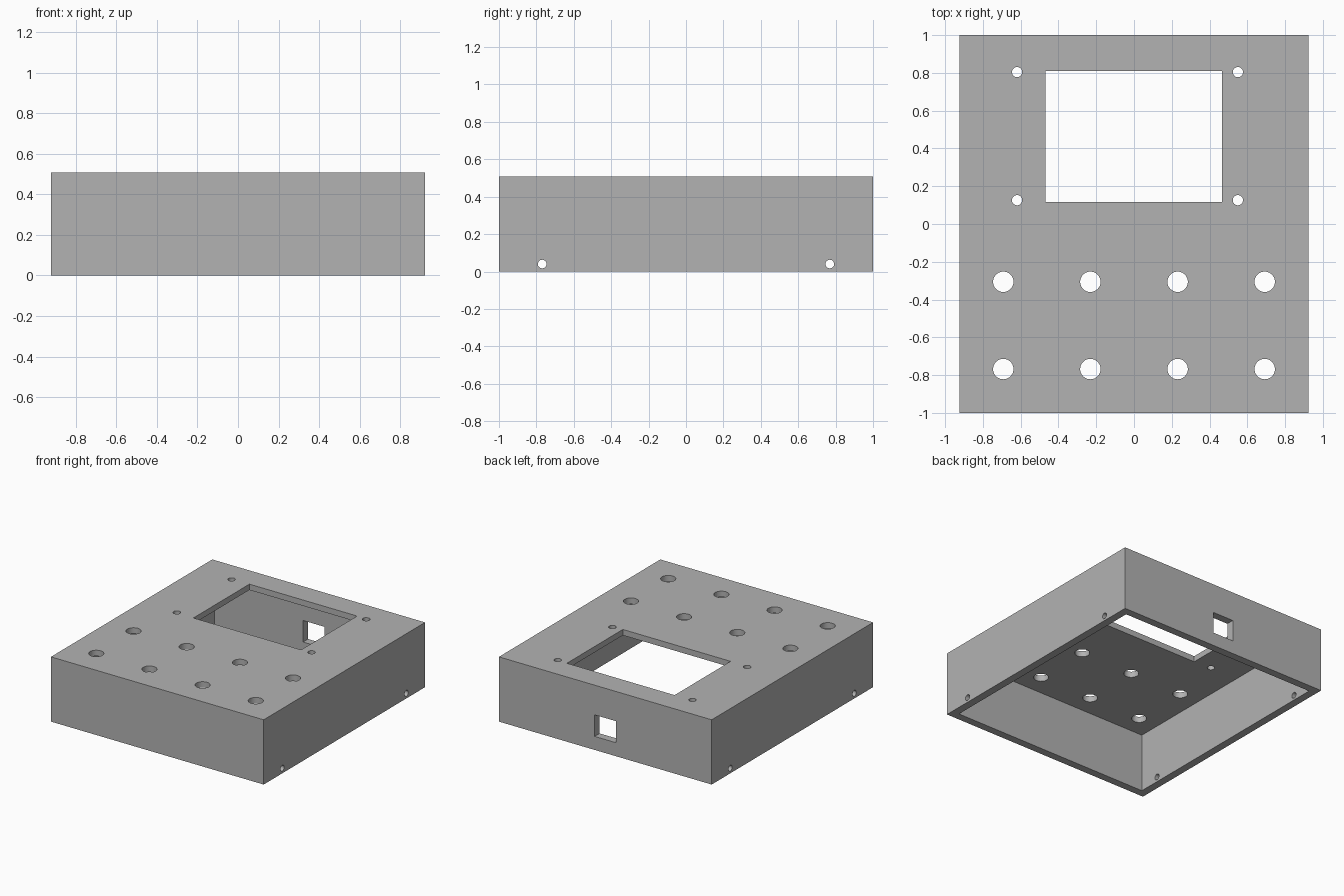
import bpy
import bmesh
from math import pi, radians
from mathutils import Matrix, Vector

cube = bpy.data.objects.get("Cube")
if cube:
    bpy.data.objects.remove(cube, do_unlink=True)

HALF_X, HALF_Y, HEIGHT = 0.923, 1.0, 0.508
WALL, LID = 0.0615, 0.046

grey = bpy.data.materials.new("plain grey")
grey.use_nodes = True
colour = (0.45, 0.45, 0.45, 1)
grey.diffuse_color = colour
grey.node_tree.nodes["Principled BSDF"].inputs["Base Color"].default_value = colour


def add_box(bm, low, high):
    low, high = Vector(low), Vector(high)
    matrix = Matrix.Translation((low + high) / 2) @ Matrix.Diagonal((*(high - low), 1))
    bmesh.ops.create_cube(bm, size=1, matrix=matrix)


def add_cylinder(bm, centre, radius, depth, turn=Matrix()):
    bmesh.ops.create_cone(bm, cap_ends=True, segments=48, radius1=radius, radius2=radius,
                          depth=depth, matrix=Matrix.Translation(centre) @ turn)


def make_object(name, bm):
    mesh = bpy.data.meshes.new(name)
    bm.to_mesh(mesh)
    bm.free()
    mesh.materials.append(grey)
    obj = bpy.data.objects.new(name, mesh)
    bpy.context.collection.objects.link(obj)
    return obj


# Solid outer block of the enclosure
bm = bmesh.new()
add_box(bm, (-HALF_X, -HALF_Y, 0), (HALF_X, HALF_Y, HEIGHT))
enclosure = make_object("enclosure", bm)

# Hollow interior, open at the bottom
bm = bmesh.new()
add_box(bm, (WALL - HALF_X, WALL - HALF_Y, -0.1), (HALF_X - WALL, HALF_Y - WALL, HEIGHT - LID))
cavity = make_object("cavity_cutter", bm)

# Display window and rear socket opening
bm = bmesh.new()
add_box(bm, (-0.469, 0.117, HEIGHT - 0.1), (0.466, 0.811, HEIGHT + 0.1))
add_box(bm, (-0.092, HALF_Y - 0.1, 0.106), (0.092, HALF_Y + 0.1, 0.275))

# Button holes in two rows of four
for x in (-0.692, -0.231, 0.231, 0.692):
    for y in (-0.306, -0.768):
        add_cylinder(bm, (x, y, HEIGHT), 0.054, 0.2)

# Screw holes around the window
for x in (-0.619, 0.55):
    for y in (0.126, 0.804):
        add_cylinder(bm, (x, y, HEIGHT), 0.027, 0.2)

# Fixing holes straight through both side walls
for y in (-0.769, 0.769):
    add_cylinder(bm, (0, y, 0.04), 0.023, 2.2, Matrix.Rotation(pi / 2, 4, "Y"))
openings = make_object("openings_cutter", bm)

# Cut the shell, then drop the cutters
bpy.context.view_layer.objects.active = enclosure
for cutter in (cavity, openings):
    cutter.hide_render = True
    cut = enclosure.modifiers.new(cutter.name, "BOOLEAN")
    cut.operation = "DIFFERENCE"
    cut.solver = "EXACT"
    cut.object = cutter
    bpy.ops.object.modifier_apply(modifier=cut.name)
    bpy.data.objects.remove(cutter, do_unlink=True)

bpy.ops.object.select_all(action="DESELECT")
enclosure.select_set(True)
bpy.ops.object.shade_smooth_by_angle(angle=radians(30))
